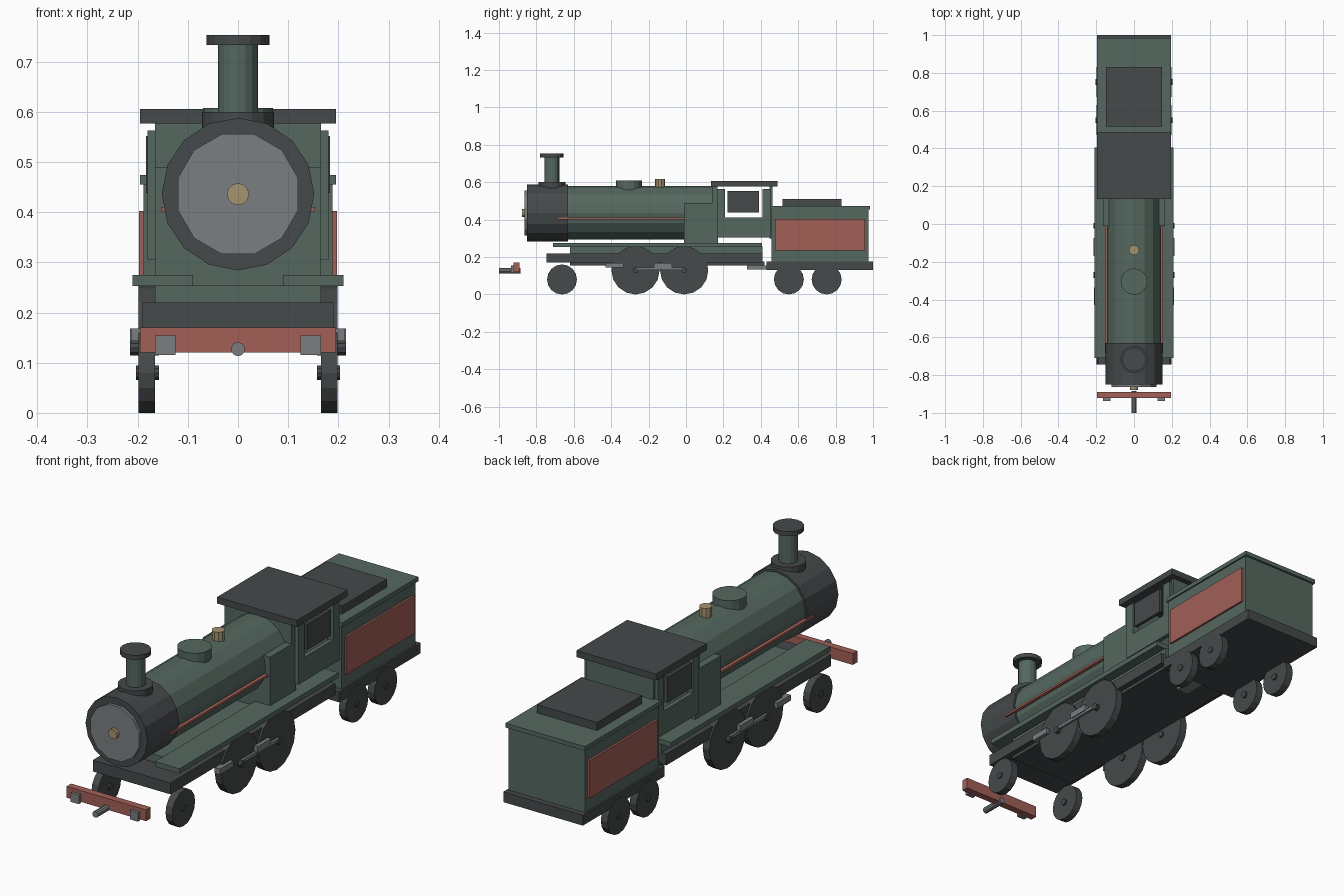
import bpy, math
from mathutils import Matrix

cube = bpy.data.objects.get("Cube")
if cube:
    bpy.data.objects.remove(cube, do_unlink=True)


def material(name, r, g, b):
    m = bpy.data.materials.new(name)
    m.use_nodes = True
    m.diffuse_color = (r, g, b, 1)
    m.node_tree.nodes["Principled BSDF"].inputs["Base Color"].default_value = (r, g, b, 1)
    return m


GREEN = material("engine green", 0.09, 0.138, 0.116)
DARK = material("dark iron", 0.06, 0.067, 0.069)
RED = material("faded red", 0.36, 0.115, 0.094)
STEEL = material("pale steel", 0.195, 0.212, 0.22)
BRASS = material("brass", 0.38, 0.295, 0.16)


def finish(name, mat):
    ob = bpy.context.object
    ob.name = ob.data.name = name
    ob.data.materials.append(mat)
    return ob


def box(name, mat, x, y, z):
    """Box from three (low, high) ranges."""
    mid = [(a + b) / 2 for a, b in (x, y, z)]
    size = [b - a for a, b in (x, y, z)]
    bpy.ops.mesh.primitive_cube_add(size=1)
    ob = finish(name, mat)
    ob.data.transform(Matrix.Translation(mid) @ Matrix.Diagonal((*size, 1)))
    return ob


def wide(name, mat, half, y, z):
    return box(name, mat, (-half, half), y, z)


def pair(name, mat, x, y, z):
    box("left_" + name, mat, x, y, z)
    box("right_" + name, mat, (-x[1], -x[0]), y, z)


def tube(name, mat, axis, r, start, end, a, b, sides=16, turn=0):
    """Cylinder along an axis; a and b are the other two coordinates in xyz order."""
    bpy.ops.mesh.primitive_cylinder_add(vertices=sides, radius=r, depth=abs(end - start))
    ob = finish(name, mat)
    m = (start + end) / 2
    spin = Matrix.Rotation(turn, 4, 'Z')
    if axis == 'X':
        place = Matrix.Translation((m, a, b)) @ Matrix.Rotation(math.pi / 2, 4, 'Y')
    elif axis == 'Y':
        place = Matrix.Translation((a, m, b)) @ Matrix.Rotation(math.pi / 2, 4, 'X')
    else:
        place = Matrix.Translation((a, b, m))
    ob.data.transform(place @ spin)
    return ob


# Boiler and smokebox
AXIS = 0.436
tube("boiler", GREEN, 'Y', 0.143, -0.64, 0.16, 0, AXIS)
tube("smokebox", DARK, 'Y', 0.152, -0.85, -0.63, 0, AXIS)
tube("smokebox_door", STEEL, 'Y', 0.124, -0.863, -0.845, 0, AXIS, 12, math.pi / 12)
tube("door_knob", BRASS, 'Y', 0.022, -0.878, -0.86, 0, AXIS, 12)
pair("boiler_stripe", RED, (0.138, 0.153), (-0.685, 0), (0.4, 0.41))

# Chimney, dome and valve
tube("chimney_base", DARK, 'Z', 0.072, 0.555, 0.6, 0, -0.717)
tube("chimney", GREEN, 'Z', 0.04, 0.58, 0.735, 0, -0.717)
tube("chimney_cap", DARK, 'Z', 0.063, 0.733, 0.753, 0, -0.717)
tube("steam_dome", GREEN, 'Z', 0.07, 0.55, 0.608, 0, -0.305)
tube("safety_valve", BRASS, 'Z', 0.027, 0.56, 0.617, 0, -0.138, 10)

# Chassis and running boards
wide("main_frame", DARK, 0.19, (-0.745, 0.41), (0.17, 0.22))
wide("frame_underside", DARK, 0.165, (-0.62, 0.42), (0.155, 0.175))
wide("frame_top", GREEN, 0.165, (-0.62, 0.41), (0.22, 0.255))
pair("running_board", GREEN, (0.09, 0.21), (-0.71, 0.405), (0.253, 0.275))

# Cab
wide("firebox", GREEN, 0.165, (-0.01, 0.17), (0.24, 0.49))
wide("cab_front", GREEN, 0.165, (0.14, 0.168), (0.22, 0.58))
wide("cab_rear", GREEN, 0.165, (0.447, 0.463), (0.3, 0.58))
wide("cab_roof", DARK, 0.195, (0.133, 0.488), (0.577, 0.606))
pair("cab_lower_side", GREEN, (0.16, 0.18), (0.165, 0.455), (0.305, 0.41))
pair("cab_front_post", GREEN, (0.15, 0.18), (0.165, 0.208), (0.4, 0.563))
pair("cab_rear_post", GREEN, (0.15, 0.18), (0.41, 0.452), (0.4, 0.563))
pair("cab_window", DARK, (0.168, 0.183), (0.222, 0.39), (0.438, 0.552))

# Tender
wide("tender_frame", DARK, 0.195, (0.43, 1.0), (0.13, 0.176))
wide("tender_body", GREEN, 0.188, (0.457, 0.975), (0.175, 0.457))
wide("tender_rim", GREEN, 0.195, (0.45, 0.985), (0.455, 0.474))
pair("tender_panel", RED, (0.187, 0.197), (0.476, 0.957), (0.235, 0.402))
wide("coal_cover", DARK, 0.147, (0.517, 0.832), (0.47, 0.51))
wide("drawbar", STEEL, 0.03, (0.325, 0.45), (0.133, 0.154))

# Front beam, buffers and coupling
wide("buffer_beam", RED, 0.195, (-0.922, -0.89), (0.12, 0.17))
pair("buffer", STEEL, (0.125, 0.165), (-0.936, -0.92), (0.115, 0.154))
tube("coupling", STEEL, 'Y', 0.014, -1.0, -0.885, 0, 0.127, 10)

# Wheels with hubs
WHEELS = [("leading", -0.663, 0.08), ("front_driving", -0.27, 0.129),
          ("rear_driving", -0.01, 0.129),
          ("front_tender", 0.55, 0.08), ("rear_tender", 0.752, 0.08)]
for label, y, r in WHEELS:
    hub = 0.215 if "driving" in label else 0.203
    for side, s in (("left", 1), ("right", -1)):
        tube(f"{side}_{label}_wheel", DARK, 'X', r, s * 0.165, s * 0.198, y, r, 16)
        tube(f"{side}_{label}_hub", DARK, 'X', 0.015, s * 0.157, s * hub, y, r, 10)

# Rods and cylinders beside the driving wheels
pair("coupling_rod", STEEL, (0.2, 0.21), (-0.27, -0.01), (0.13, 0.144))
pair("front_slide", STEEL, (0.185, 0.213), (-0.43, -0.335), (0.143, 0.168))
pair("rod_block", STEEL, (0.198, 0.215), (-0.17, -0.075), (0.14, 0.168))
